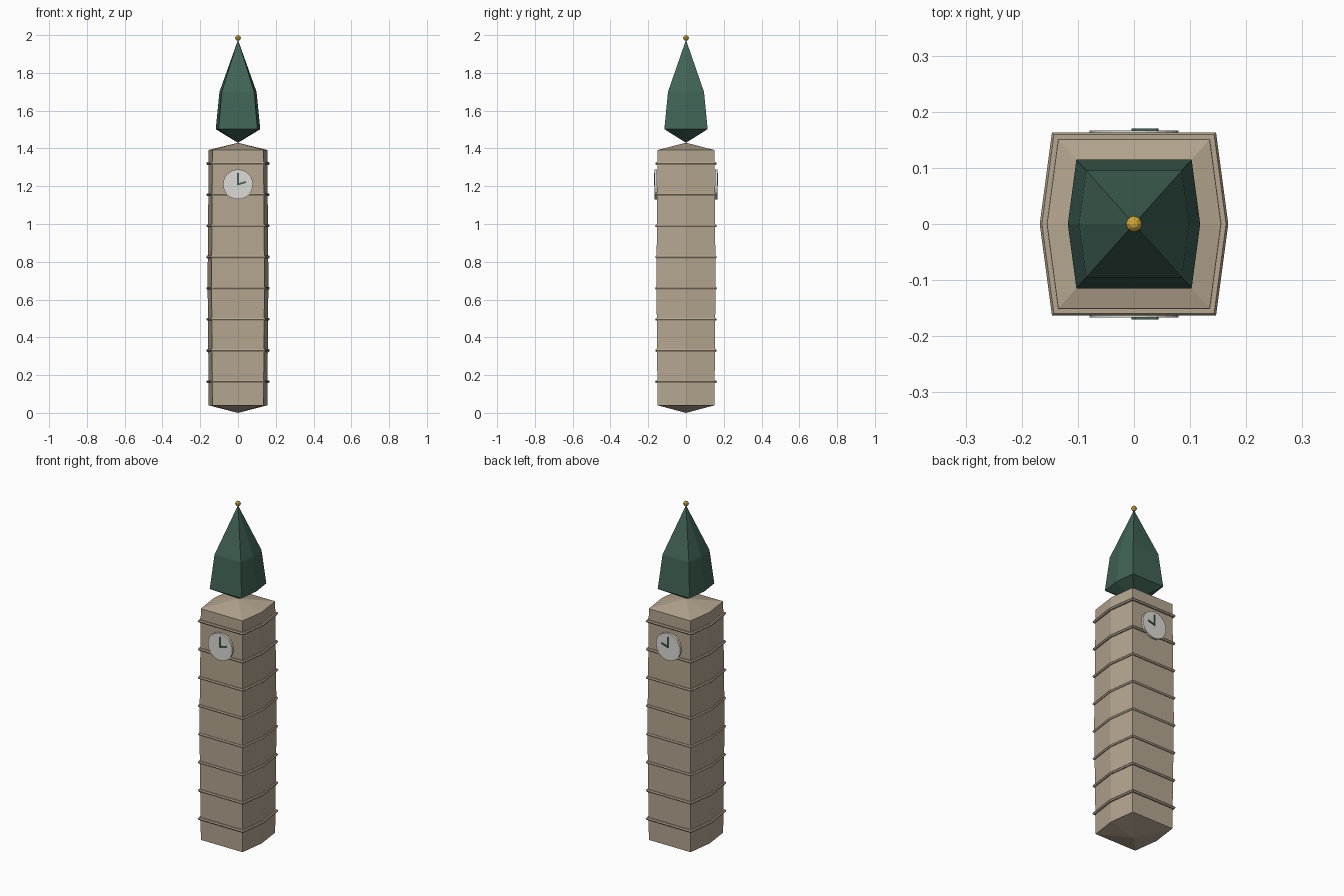
import bpy, bmesh, math
from mathutils import Matrix

if "Cube" in bpy.data.objects:
    bpy.data.objects.remove(bpy.data.objects["Cube"])


def material(name, rgb):
    m = bpy.data.materials.new(name)
    m.diffuse_color = (*rgb, 1)
    m.use_nodes = True
    m.node_tree.nodes["Principled BSDF"].inputs["Base Color"].default_value = m.diffuse_color
    return m


STONE = material("sandstone", (0.46, 0.38, 0.28))
GREEN = material("copper green", (0.052, 0.125, 0.092))
DIAL = material("dial white", (0.72, 0.70, 0.66))
GOLD = material("gold", (0.62, 0.38, 0.04))


def finish(name, bm, mat):
    bmesh.ops.recalc_face_normals(bm, faces=bm.faces)
    me = bpy.data.meshes.new(name)
    bm.to_mesh(me)
    bm.free()
    me.materials.append(mat)
    ob = bpy.data.objects.new(name, me)
    bpy.context.collection.objects.link(ob)
    return ob


def squarish(angle):
    """Point of a boxy superellipse."""
    c, s = math.cos(angle), math.sin(angle)
    f = lambda v: 0 if abs(v) < 1e-6 else math.copysign(abs(v) ** 0.2, v)
    return f(c), f(s)


def loft(name, profile, mat, closed=False):
    """Sweep a (radius, z) profile round a six-sided boxy section."""
    bm = bmesh.new()
    rings = []
    for r, z in profile:
        if r == 0:
            rings.append([bm.verts.new((0, 0, z))] * 6)
        else:
            pts = [squarish(math.tau * i / 6) for i in range(6)]
            rings.append([bm.verts.new((r * x, r * y, z)) for x, y in pts])
    pairs = list(zip(rings, rings[1:]))
    if closed:
        pairs.append((rings[-1], rings[0]))
    for a, b in pairs:
        for i in range(6):
            j = (i + 1) % 6
            bm.faces.new(list(dict.fromkeys([a[i], a[j], b[j], b[i]])))
    return finish(name, bm, mat)


# Shaft with shallow pointed ends and a slight swell
loft("tower_shaft", [(0, 0), (0.155, 0.04), (0.161, 0.70), (0.155, 1.392), (0, 1.43)], STONE)

# Evenly spaced string courses
for k in range(1, 9):
    z = 0.165 * k
    loft(f"stone_band_{k}", [(0.152, z - 0.007), (0.164, z - 0.007), (0.168, z),
                             (0.164, z + 0.007), (0.152, z + 0.007)], STONE, True)

# Spire and its ball
loft("spire", [(0, 1.43), (0.118, 1.502), (0.098, 1.70), (0, 1.975)], GREEN)
bm = bmesh.new()
bmesh.ops.create_uvsphere(bm, u_segments=8, v_segments=6, radius=0.015,
                          matrix=Matrix.Translation((0, 0, 1.985)))
finish("finial_ball", bm, GOLD)


def hand(name, side, tilt, length, width):
    bm = bmesh.new()
    m = (Matrix.Translation((0, side * 0.1675, 1.21)) @ Matrix.Rotation(tilt, 4, 'Y')
         @ Matrix.Translation((0, 0, length / 2 - 0.003))
         @ Matrix.Diagonal((width, 0.005, length, 1)))
    bmesh.ops.create_cube(bm, size=1, matrix=m)
    finish(name, bm, GREEN)


# Clock on the front and back
for side, label in ((-1, "front"), (1, "back")):
    bm = bmesh.new()
    m = Matrix.Translation((0, side * 0.160, 1.21)) @ Matrix.Rotation(math.pi / 2, 4, 'X')
    bmesh.ops.create_cone(bm, cap_ends=True, segments=24, radius1=0.079, radius2=0.079,
                          depth=0.013, matrix=m)
    finish(f"clock_dial_{label}", bm, DIAL)
    hand(f"minute_hand_{label}", side, 0, 0.062, 0.008)
    hand(f"hour_hand_{label}", side, math.radians(74), 0.047, 0.010)
